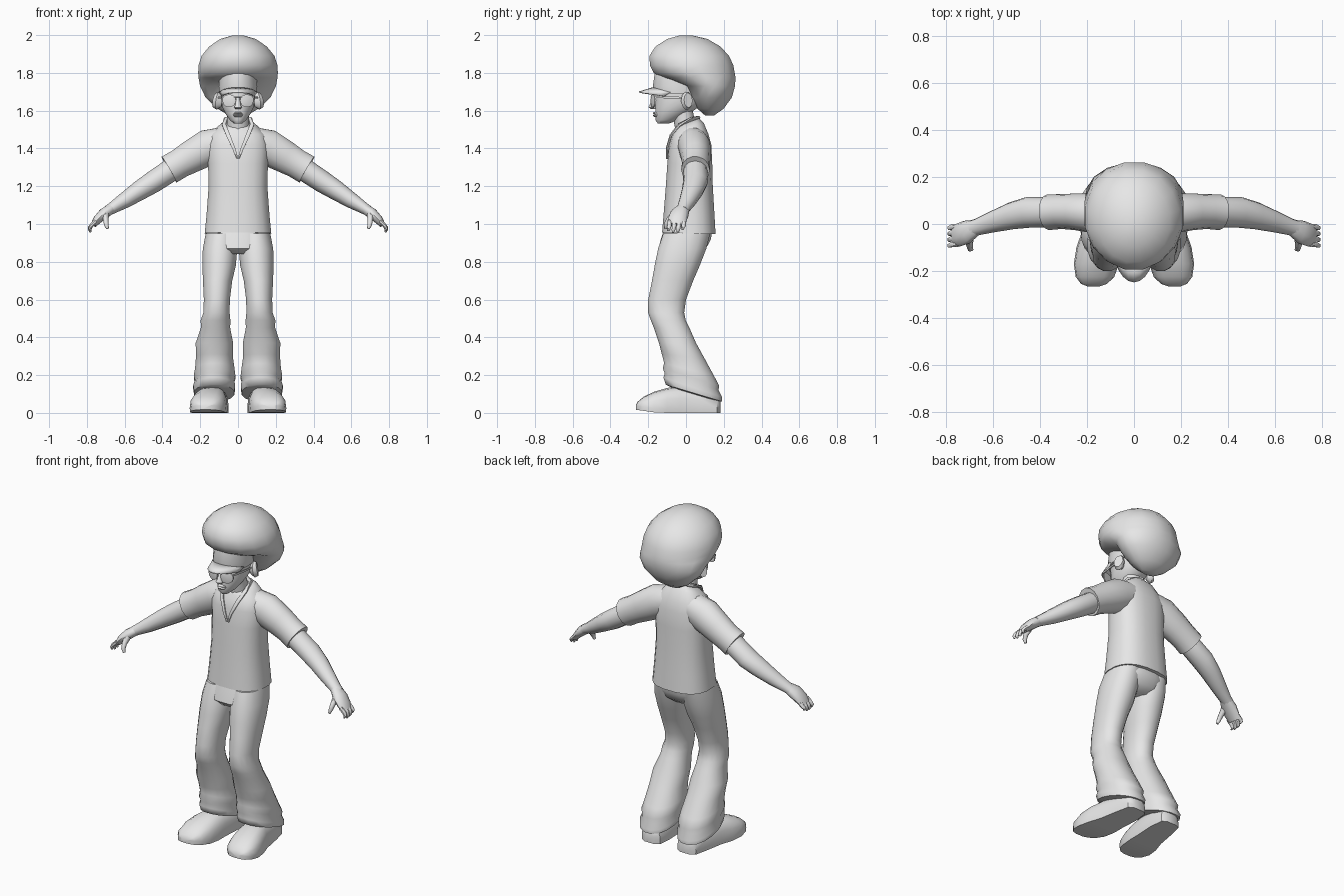
import bpy, bmesh, math
from mathutils import Vector

grey = bpy.data.materials.new("plain grey")
grey.diffuse_color = (0.8, 0.8, 0.8, 1)


def make(name, rows, closed=True, mirror=False, thick=0, angle=50):
    """Skin rows of points into a mesh; closed rows are rings with end caps."""
    bm = bmesh.new()
    vs = [[bm.verts.new(p) for p in r] for r in rows]
    n = len(rows[0])
    for a, b in zip(vs, vs[1:]):
        for i in range(n if closed else n - 1):
            j = (i + 1) % n
            bm.faces.new((a[i], a[j], b[j], b[i]))
    if closed:
        bm.faces.new(vs[0][::-1])
        bm.faces.new(vs[-1])
    bmesh.ops.recalc_face_normals(bm, faces=bm.faces)
    me = bpy.data.meshes.new(name)
    bm.to_mesh(me)
    bm.free()
    me.materials.append(grey)
    ob = bpy.data.objects.new(name, me)
    bpy.context.collection.objects.link(ob)
    bpy.ops.object.select_all(action='DESELECT')
    ob.select_set(True)
    bpy.context.view_layer.objects.active = ob
    bpy.ops.object.shade_smooth_by_angle(angle=math.radians(angle))
    if thick:
        m = ob.modifiers.new("thickness", 'SOLIDIFY')
        m.thickness, m.offset = thick, 0
    if mirror:
        ob.modifiers.new("mirror", 'MIRROR')
    return ob


def sq(v, p):
    return math.copysign(abs(v) ** p, v)


def stack(name, rings, n=16, p=1.0, **kw):
    """Level rings: z, x centre, half width, front y, back y, optional slope."""
    rows = []
    for z, cx, w, y0, y1, *s in rings:
        cy, d, row = (y0 + y1) / 2, (y1 - y0) / 2, []
        for i in range(n):
            a = math.tau * (i + 0.5) / n
            y = d * sq(math.sin(a), p)
            row.append((cx + w * sq(math.cos(a), p), cy + y, z + (s[0] if s else 0) * y))
        rows.append(row)
    return make(name, rows, **kw)


def tube(name, path, n=12, **kw):
    """Rings square to a path: x, y, z, half size along y, half size across."""
    pts = [Vector(q[:3]) for q in path]
    rows = []
    for i, q in enumerate(path):
        t = (pts[min(i + 1, len(pts) - 1)] - pts[max(i - 1, 0)]).normalized()
        ref = Vector((0, 1, 0)) if abs(t.y) < 0.8 else Vector((1, 0, 0))
        u = (ref - t * ref.dot(t)).normalized()
        v = t.cross(u)
        rows.append([pts[i] + u * q[3] * math.cos(math.tau * k / n)
                     + v * q[4] * math.sin(math.tau * k / n) for k in range(n)])
    return make(name, rows, **kw)


# Rounded hair, overhanging the forehead and hanging low behind
stack("hair", [
    (1.575, 0, .05, .10, .15), (1.61, 0, .11, .06, .20), (1.67, 0, .175, .02, .245),
    (1.73, 0, .205, -.01, .262), (1.775, 0, .213, -.13, .266), (1.80, 0, .215, -.175, .262),
    (1.84, 0, .213, -.195, .255), (1.89, 0, .197, -.198, .232), (1.94, 0, .155, -.165, .185),
    (1.98, 0, .095, -.10, .115), (1.998, 0, .03, -.035, .035)], n=16, angle=80)

# Head, neck and ears
stack("head", [
    (1.532, 0, .022, -.150, -.09), (1.55, 0, .044, -.163, -.04), (1.585, 0, .068, -.162, .02),
    (1.62, 0, .085, -.165, .07), (1.66, 0, .091, -.162, .10), (1.72, 0, .095, -.165, .11),
    (1.78, 0, .09, -.15, .10)])
tube("neck", [(0, .02, 1.42, .065, .065), (0, .0, 1.50, .055, .06), (0, -.02, 1.60, .055, .058)])
tube("ear", [(.085, .0, 1.65, .015, .03), (.108, .004, 1.652, .032, .048),
             (.122, .012, 1.655, .026, .04)], n=10, mirror=True)

# Nose and lips
stack("nose", [(1.608, 0, .014, -.185, -.15), (1.618, 0, .023, -.201, -.15),
               (1.63, 0, .016, -.195, -.15), (1.675, 0, .009, -.172, -.15)], n=8)
stack("lips", [(1.567, 0, .018, -.168, -.14), (1.575, 0, .026, -.176, -.14),
               (1.581, 0, .028, -.168, -.14), (1.587, 0, .024, -.177, -.14),
               (1.594, 0, .012, -.168, -.14)], n=10)

# Cap band and arched brim
stack("cap_band", [(1.69, 0, .102, -.168, .09), (1.73, 0, .104, -.178, .09),
                   (1.80, 0, .098, -.168, .09)])
brim = []
for reach in (0, .5, 1):
    row = []
    for i in range(11):
        a = math.radians(-75 + 15 * i)
        c = max(0, math.cos(a))
        row.append((.1 * math.sin(a) * (1 - .12 * reach), -.05 - .125 * c - .072 * reach * c ** .6,
                    1.69 + .03 * c - .022 * reach))
    brim.append(row)
make("cap_brim", brim, closed=False, thick=.008)

# Sunglasses: teardrop lenses, bridge and side arms
lens = []
for k, y in ((.6, -.187), (1, -.184), (1, -.176)):
    row = []
    for i in range(12):
        a = math.tau * i / 12
        dx, dz = .036 * math.cos(a), .034 * sq(math.sin(a), .8)
        x = .047 + k * (dx + .10 * dz * math.cos(a))
        row.append((x, y + .35 * max(0, x - .03), 1.652 + k * dz))
    lens.append(row)
make("sunglass_lens", lens, mirror=True, angle=30)
tube("sunglass_bridge", [(-.02, -.184, 1.672, .004, .004), (.02, -.184, 1.672, .004, .004)], n=6)
tube("sunglass_arm", [(.083, -.165, 1.672, .004, .006), (.097, -.08, 1.67, .004, .006),
                      (.104, .0, 1.668, .004, .005)], n=6, mirror=True)

# Shirt body, sleeves and collar
stack("shirt", [
    (.95, 0, .178, -.128, .158, -.03), (1.05, 0, .168, -.12, .152), (1.2, 0, .157, -.108, .143),
    (1.32, 0, .160, -.10, .14), (1.42, 0, .165, -.09, .135), (1.475, 0, .145, -.075, .12),
    (1.515, 0, .105, -.06, .095, .25), (1.535, 0, .075, -.055, .07, .4)], n=20, p=.8)
tube("sleeve", [(.08, .035, 1.43, .085, .085), (.16, .045, 1.405, .086, .098),
                (.25, .052, 1.355, .078, .088), (.31, .053, 1.32, .074, .08),
                (.365, .05, 1.288, .076, .081), (.36, .05, 1.291, .06, .06)], n=14, mirror=True)
tube("collar_edge", [(.004, -.101, 1.345, .006, .006), (.022, -.1, 1.40, .007, .009),
                     (.052, -.08, 1.47, .007, .012), (.074, -.035, 1.525, .009, .012),
                     (.066, .03, 1.555, .009, .012), (.0, .068, 1.562, .009, .012)],
     n=6, mirror=True)

# Arms, hands, fingers and thumbs
tube("arm", [(.30, .052, 1.325, .06, .06), (.37, .05, 1.275, .064, .06),
             (.45, .05, 1.222, .066, .058), (.52, .035, 1.178, .058, .052),
             (.60, .01, 1.125, .046, .042), (.665, -.012, 1.085, .036, .031),
             (.69, -.02, 1.07, .036, .028)], mirror=True)
tube("palm", [(.67, -.014, 1.082, .034, .028), (.71, -.034, 1.055, .05, .03),
              (.745, -.046, 1.022, .05, .024), (.765, -.05, .995, .044, .016)],
     n=10, mirror=True)
for i in range(4):
    y = -.088 + .025 * i
    drop = (.008, 0, .002, .014)[i]
    tube("finger_%d" % (i + 1), [(.752, y, 1.015, .012, .013), (.778, y, .99, .012, .011),
                                (.786, y - .004, .968 + drop, .010, .009),
                                (.780, y - .006, .956 + drop, .006, .005)], n=7, mirror=True)
tube("thumb", [(.70, -.06, 1.05, .022, .018), (.70, -.092, 1.02, .015, .014),
               (.697, -.106, .995, .012, .012), (.69, -.108, .975, .007, .007)],
     n=8, mirror=True)

# Trousers: hips and flared legs with folded hems
stack("trouser_hips", [(.84, 0, .085, -.12, .07), (.87, 0, .165, -.148, .108), (.92, 0, .172, -.135, .135),
                       (.98, 0, .165, -.115, .14)], p=.85)
stack("trouser_leg", [
    (.95, .088, .084, -.122, .13), (.87, .095, .093, -.15, .11), (.78, .1, .09, -.168, .075),
    (.70, .108, .079, -.182, .04), (.60, .112, .07, -.202, .002), (.53, .114, .071, -.202, -.008),
    (.49, .119, .080, -.188, .0), (.45, .119, .079, -.172, .02), (.37, .125, .101, -.145, .055),
    (.30, .125, .099, -.13, .1, -.1), (.23, .123, .106, -.118, .15, -.25),
    (.19, .124, .112, -.126, .178, -.3), (.165, .124, .105, -.115, .175, -.32),
    (.135, .126, .113, -.122, .194, -.34), (.105, .126, .108, -.11, .193, -.3),
    (.10, .126, .08, -.08, .16, -.3)], n=16, p=.92, mirror=True)


# Shoes: sections running from heel to toe, flat underneath, toes turned out
shoe = []
for y, cx, w, h in ((.182, .118, .035, .06), (.165, .12, .062, .09), (.08, .125, .076, .13),
                    (-.03, .138, .083, .142), (-.10, .15, .095, .132), (-.17, .16, .096, .112),
                    (-.225, .166, .082, .085), (-.255, .17, .055, .06), (-.266, .172, .025, .038)):
    lift = .016 * max(0, (-y - .15) / .11)
    row = [(cx - w * .97, y, lift), (cx + w * .97, y, lift)]
    for i in range(9):
        a = math.pi * i / 8
        row.append((cx + w * sq(math.cos(a), .75), y, .022 + lift + (h - .022 - lift) * sq(math.sin(a), .8)))
    shoe.append(row)
make("shoe", shoe, mirror=True, angle=45)
